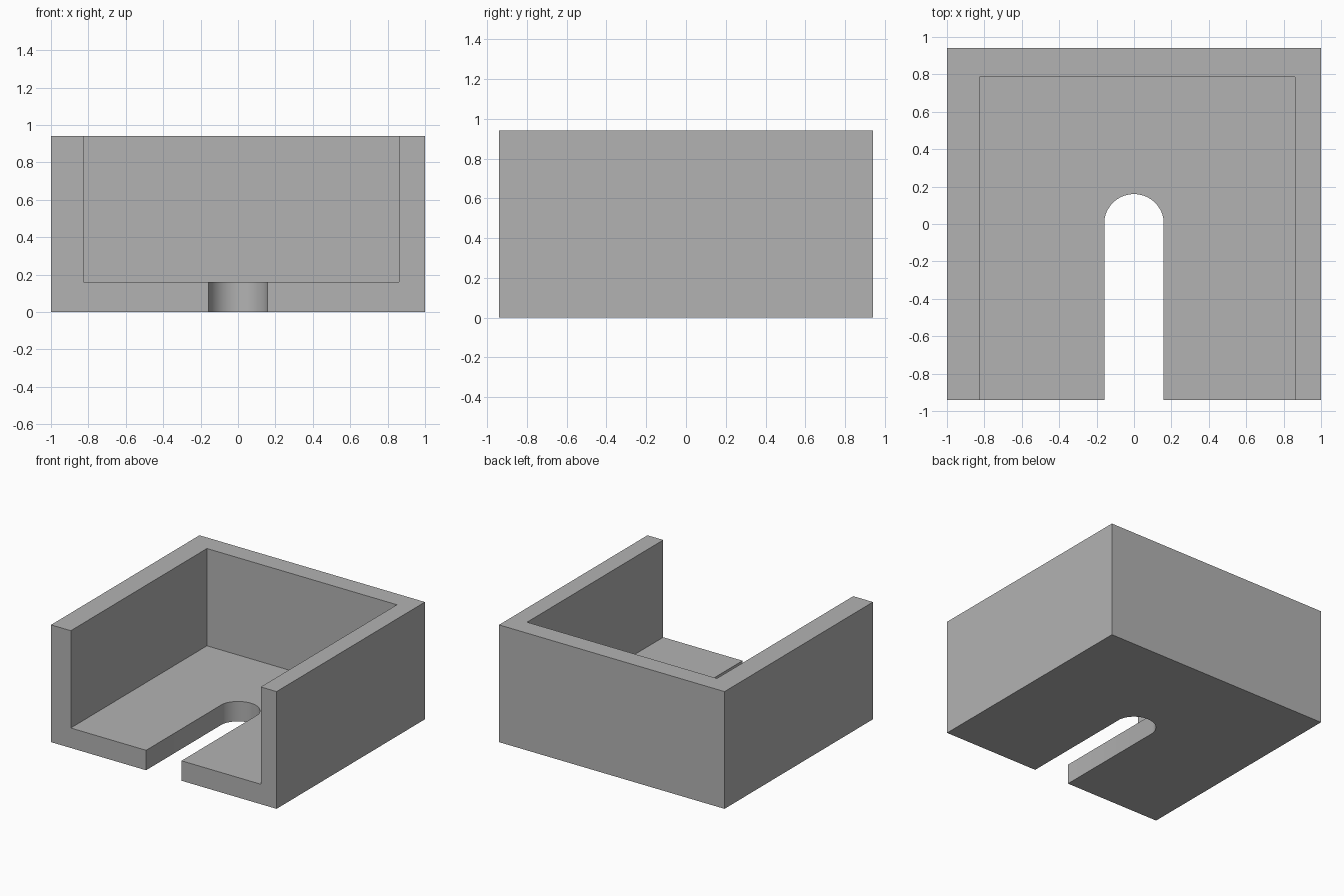
import bpy
import bmesh
import math

cube = bpy.data.objects.get("Cube")
if cube:
    bpy.data.objects.remove(cube, do_unlink=True)

WIDTH, DEPTH, HEIGHT = 1.0, 0.94, 0.94
FLOOR_TOP = 0.16
SLOT_RADIUS, SLOT_HALF = 0.16, 0.157

grey = bpy.data.materials.new("mid grey")
grey.use_nodes = True
grey.diffuse_color = (0.45, 0.45, 0.45, 1)
grey.node_tree.nodes["Principled BSDF"].inputs["Base Color"].default_value = grey.diffuse_color


def prism(name, outline, bottom, top):
    """Extrude a counter-clockwise outline from bottom to top."""
    bm = bmesh.new()
    base = bm.faces.new([bm.verts.new((x, y, bottom)) for x, y in outline])
    grown = bmesh.ops.extrude_face_region(bm, geom=[base], use_keep_orig=True)
    lifted = [v for v in grown["geom"] if isinstance(v, bmesh.types.BMVert)]
    bmesh.ops.translate(bm, verts=lifted, vec=(0, 0, top - bottom))
    bmesh.ops.recalc_face_normals(bm, faces=bm.faces)
    mesh = bpy.data.meshes.new(name)
    bm.to_mesh(mesh)
    bm.free()
    mesh.materials.append(grey)
    obj = bpy.data.objects.new(name, mesh)
    bpy.context.collection.objects.link(obj)
    return obj


def rectangle(x0, x1, y0, y1):
    return [(x0, y0), (x1, y0), (x1, y1), (x0, y1)]


# Solid outer block
tray = prism("open_front_tray", rectangle(-WIDTH, WIDTH, -DEPTH, DEPTH), 0, HEIGHT)

# Cavity, open at the top and front, with a thicker right wall
cavity = prism("cavity_cutter", rectangle(-0.825, 0.86, -1.2, 0.785), FLOOR_TOP, 1.2)

# Round-ended slot through the floor
start = math.acos(SLOT_HALF / SLOT_RADIUS)
steps = 24
angles = [start + (math.pi - 2 * start) * i / steps for i in range(steps + 1)]
arc = [(SLOT_RADIUS * math.cos(a), SLOT_RADIUS * math.sin(a)) for a in angles]
slot = prism("slot_cutter", [(-SLOT_HALF, -1.2), (SLOT_HALF, -1.2)] + arc, -0.2, 0.5)

# Cut both shapes away, then drop the cutters
for cutter in (cavity, slot):
    cutter.hide_render = True
    cut = tray.modifiers.new(cutter.name, 'BOOLEAN')
    cut.operation = 'DIFFERENCE'
    cut.solver = 'EXACT'
    cut.object = cutter

bpy.ops.object.select_all(action='DESELECT')
bpy.context.view_layer.objects.active = tray
tray.select_set(True)
for modifier in list(tray.modifiers):
    bpy.ops.object.modifier_apply(modifier=modifier.name)
for cutter in (cavity, slot):
    bpy.data.objects.remove(cutter, do_unlink=True)

# Smooth the slot's round end, keep all corners crisp
bpy.ops.object.shade_smooth_by_angle(angle=math.radians(20))
